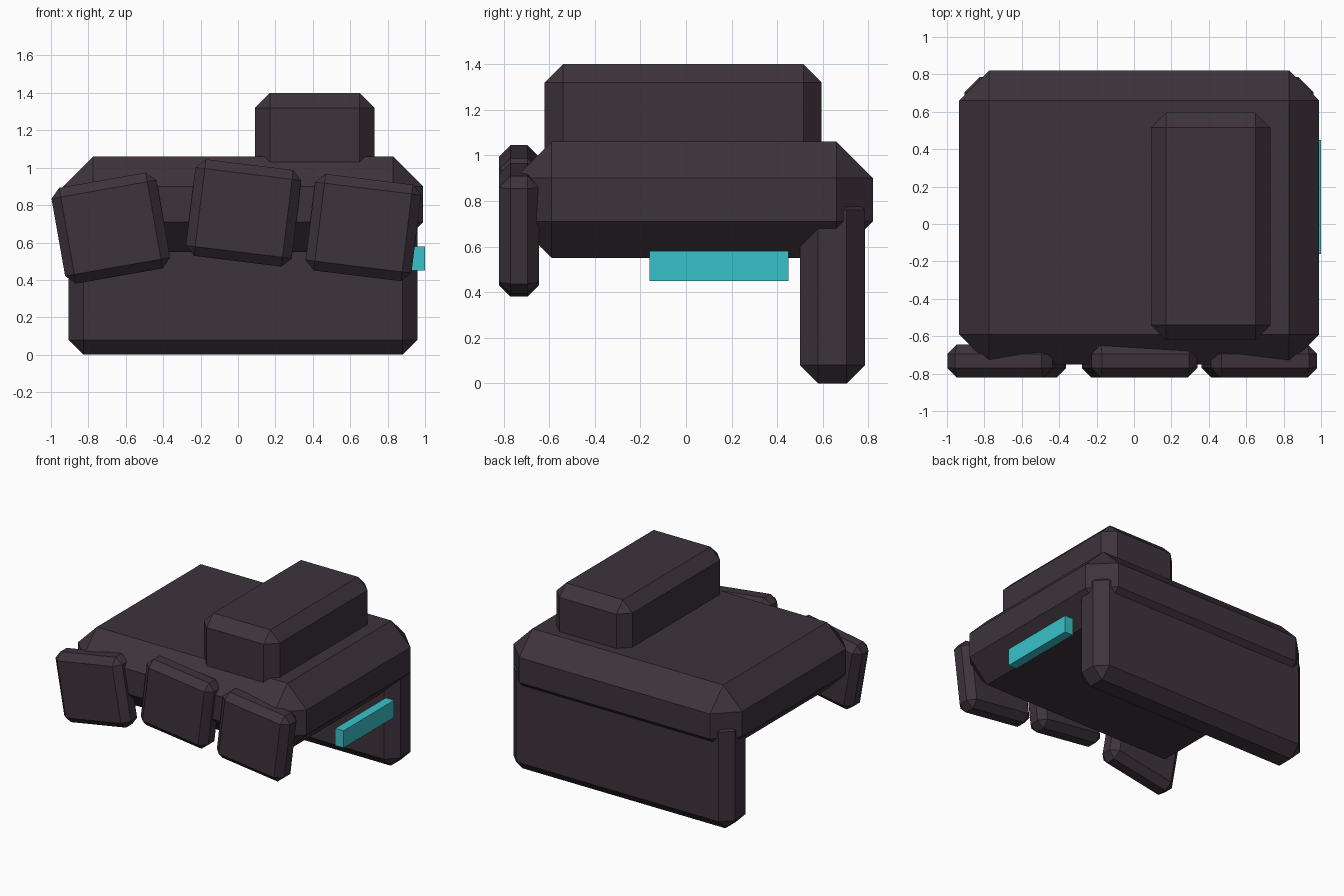
import bpy
import bmesh
from math import radians
from mathutils import Vector

if "Cube" in bpy.data.objects:
    bpy.data.objects.remove(bpy.data.objects["Cube"])


def make_material(name, color):
    mat = bpy.data.materials.new(name)
    mat.diffuse_color = (*color, 1.0)
    mat.use_nodes = True
    mat.node_tree.nodes["Principled BSDF"].inputs["Base Color"].default_value = mat.diffuse_color
    return mat


DARK = make_material("dark_plum", (0.047, 0.033, 0.045))
CYAN = make_material("cyan", (0.04, 0.54, 0.59))


def chamfer_box(name, lo, hi, chamfer=0.0, tilt=0.0, mat=DARK):
    """Box between two corners, flat chamfered edges, turned about y by tilt."""
    lo, hi = Vector(lo), Vector(hi)
    size = hi - lo
    bm = bmesh.new()
    bmesh.ops.create_cube(bm, size=1.0)
    bmesh.ops.scale(bm, vec=size, verts=bm.verts)
    if chamfer:
        bmesh.ops.bevel(bm, geom=bm.edges[:], offset=chamfer, segments=1,
                        affect='EDGES', profile=0.5)
    mesh = bpy.data.meshes.new(name)
    bm.to_mesh(mesh)
    bm.free()
    mesh.materials.append(mat)
    obj = bpy.data.objects.new(name, mesh)
    obj.location = (lo + hi) / 2
    obj.rotation_euler.y = radians(tilt)
    bpy.context.collection.objects.link(obj)
    return obj


# Main slab and the block resting on it
chamfer_box("body", (-0.935, -0.75, 0.55), (0.99, 0.82, 1.06), 0.16)
chamfer_box("top_block", (0.09, -0.62, 0.85), (0.73, 0.595, 1.40), 0.08)

# Hanging back panel that reaches the ground
chamfer_box("back_panel", (-0.905, 0.50, 0.0), (0.96, 0.785, 0.84), 0.08)

# Three tilted plates along the front
W, H = 0.57, 0.52
for side, x, z, tilt in (("left", -0.68, 0.677, -10),
                         ("middle", 0.03, 0.758, 7),
                         ("right", 0.67, 0.68, 7)):
    chamfer_box(f"front_plate_{side}",
                (x - W / 2, -0.82, z - H / 2),
                (x + W / 2, -0.645, z + H / 2), 0.05, tilt)

# Glowing side strip
chamfer_box("side_strip", (0.93, -0.16, 0.45), (1.0, 0.45, 0.58), mat=CYAN)
